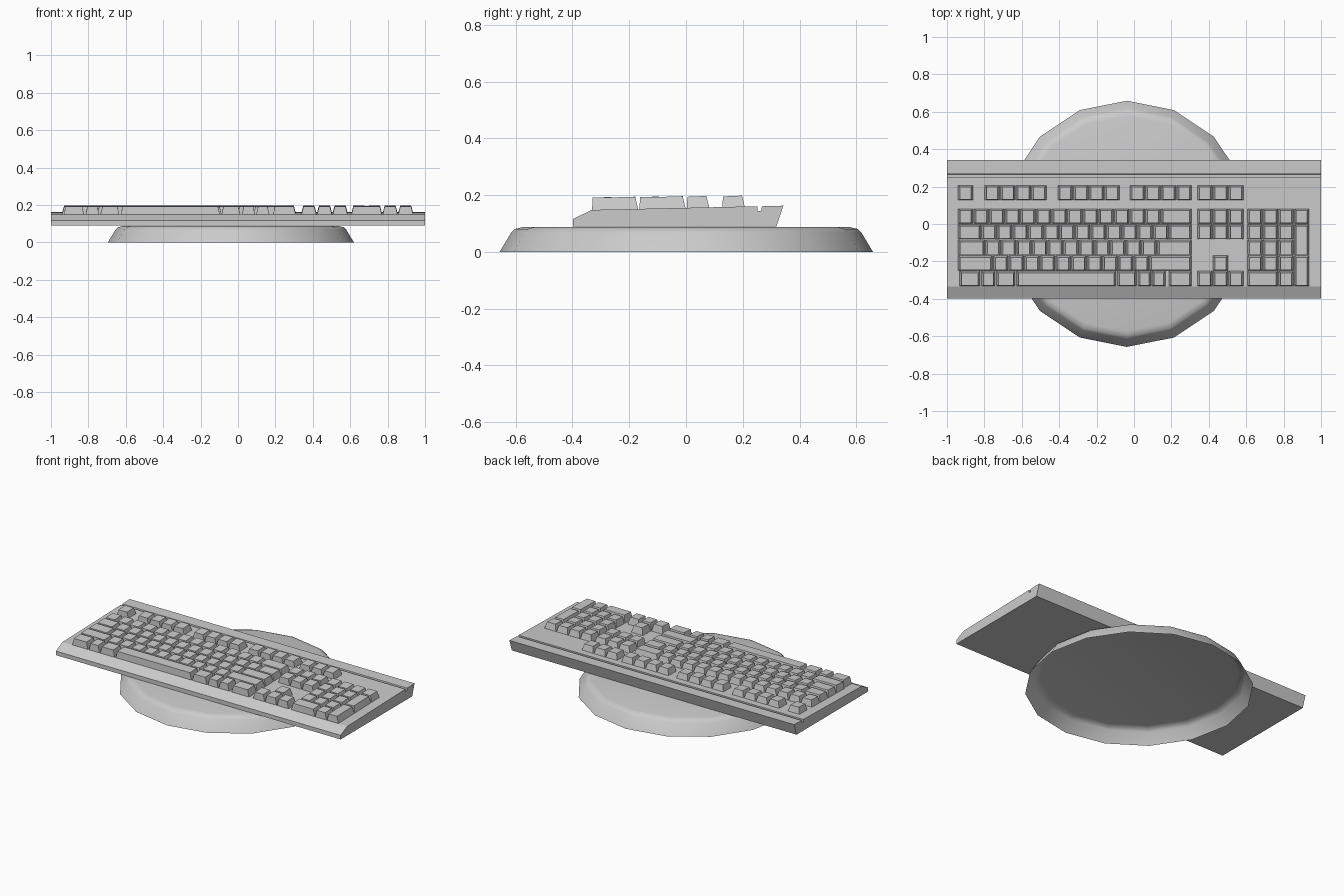
import bpy, bmesh, math

if "Cube" in bpy.data.objects:
    bpy.data.objects.remove(bpy.data.objects["Cube"])

U = 0.0835          # key pitch
X0, Y0 = -0.942, 0.085   # left edge of the keys, top edge of the number row


def make_object(name, bm):
    mesh = bpy.data.meshes.new(name)
    bm.to_mesh(mesh)
    bm.free()
    obj = bpy.data.objects.new(name, mesh)
    bpy.context.collection.objects.link(obj)
    return obj


def deck_z(y):
    return 0.148 + (y + 0.335) * 0.022


def add_key(bm, col, row, w=1, h=1):
    # tapered keycap, open below, standing on the sloping deck
    gap = 0.0015
    x1, x2 = X0 + col * U + gap, X0 + (col + w) * U - gap
    y2, y1 = Y0 - row * U - 0.003, Y0 - (row + h) * U + gap
    zt = 0.191 + (y1 + 0.33) * 0.010
    ix, front, back = 0.011, 0.002, 0.010
    low = [(x1, y1), (x2, y1), (x2, y2), (x1, y2)]
    high = [(x1 + ix, y1 + front), (x2 - ix, y1 + front),
            (x2 - ix, y2 - back), (x1 + ix, y2 - back)]
    a = [bm.verts.new((x, y, deck_z(y) - 0.002)) for x, y in low]
    b = [bm.verts.new((x, y, zt + (0.003 if i > 1 else 0))) for i, (x, y) in enumerate(high)]
    bm.faces.new(b)
    for i in range(4):
        j = (i + 1) % 4
        bm.faces.new((a[i], a[j], b[j], b[i]))


def key_block(name, keys):
    bm = bmesh.new()
    for k in keys:
        add_key(bm, *k)
    return make_object(name, bm)


def key_row(name, widths, row):
    keys, col = [], 0
    for w in widths:
        keys.append((col, row, w))
        col += w
    return key_block(name, keys)


# round stand: 16-sided shell with a flared rim, open below
bm = bmesh.new()
rings = []
for r, z in [(0.658, 0), (0.617, 0.068), (0.604, 0.081), (0.575, 0.088)]:
    rings.append([bm.verts.new((-0.038 + r * math.cos(i * math.tau / 16),
                                r * math.sin(i * math.tau / 16) + 0.001, z)) for i in range(16)])
for lo, hi in zip(rings, rings[1:]):
    for i in range(16):
        j = (i + 1) % 16
        bm.faces.new((lo[i], lo[j], hi[j], hi[i]))
bm.faces.new(rings[-1])
stand = make_object("round_stand", bm)
bpy.context.view_layer.objects.active = stand
stand.select_set(True)
bpy.ops.object.shade_smooth_by_angle(angle=math.radians(40))

# keyboard case: side profile with a groove, extruded across x
profile = [(-0.398, 0.090), (-0.398, 0.116), (-0.333, 0.148), (0.252, 0.161), (0.252, 0.144),
           (0.264, 0.144), (0.268, 0.161), (0.343, 0.163), (0.319, 0.090)]
bm = bmesh.new()
left = [bm.verts.new((-1, y, z)) for y, z in profile]
right = [bm.verts.new((1, y, z)) for y, z in profile]
bm.faces.new(left)
bm.faces.new(right[::-1])
for i in range(len(profile)):
    j = (i + 1) % len(profile)
    bm.faces.new((left[i], right[i], right[j], left[j]))
bmesh.ops.recalc_face_normals(bm, faces=bm.faces)
make_object("keyboard_case", bm)

# main key rows
key_row("number_keys", [1] * 13 + [2], 0)
key_row("upper_letter_keys", [1.5] + [1] * 12 + [1.5], 1)
key_row("home_letter_keys", [1.75] + [1] * 11 + [2.25], 2)
key_row("lower_letter_keys", [2.25] + [1] * 10 + [2.75], 3)
key_block("space_bar_row", [(c, 4, w) for c, w in (
    (0.1, 1.35), (1.5, 0.92), (2.45, 1.25), (3.75, 6.4),
    (10.2, 1.25), (11.5, 0.9), (12.42, 0.9), (13.5, 1.5))])

# function row, with gaps between groups of four
F = -1.5
key_block("function_keys", [(0, F)] + [(s + i, F) for s in (1.7, 6.38, 11) for i in range(4)])

# navigation and arrow keys
N = 15.32
key_block("navigation_keys", [(N + i, r) for r in (F, 0, 1) for i in range(3)])
key_block("arrow_keys", [(N + 1, 3)] + [(N + i, 4) for i in range(3)])

# number pad with two tall keys and one wide key
P = 18.52
key_block("number_pad_keys",
          [(P + i, 0) for i in range(4)]
          + [(P + i, r) for r in (1, 2, 3) for i in range(3)]
          + [(P, 4, 2), (P + 2, 4), (P + 3, 1, 1, 2), (P + 3, 3, 1, 2)])
